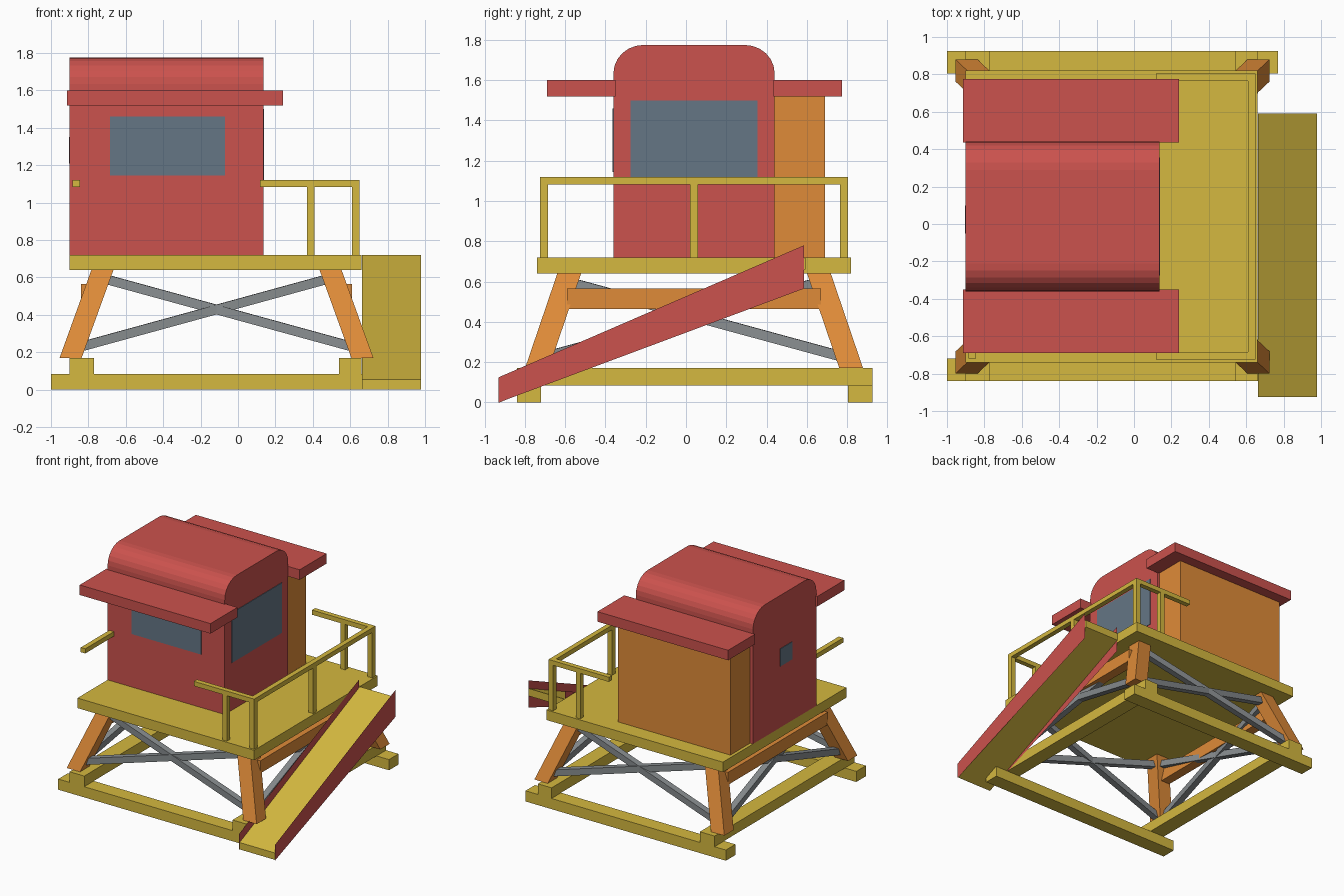
import bpy
import bmesh
import math
from mathutils import Vector

old = bpy.data.objects.get("Cube")
if old:
    bpy.data.objects.remove(old, do_unlink=True)


def material(name, rgb):
    m = bpy.data.materials.new(name)
    m.use_nodes = True
    color = (*rgb, 1)
    m.diffuse_color = color
    m.node_tree.nodes["Principled BSDF"].inputs["Base Color"].default_value = color
    return m


YELLOW = material("yellow paint", (0.66, 0.48, 0.05))
RED = material("red paint", (0.60, 0.085, 0.075))
ORANGE = material("orange wood", (0.74, 0.26, 0.04))
GREY = material("grey steel", (0.25, 0.27, 0.28))
GLASS = material("blue grey glass", (0.13, 0.18, 0.235))


def finish(name, bm, mat):
    bmesh.ops.recalc_face_normals(bm, faces=bm.faces)
    mesh = bpy.data.meshes.new(name)
    bm.to_mesh(mesh)
    bm.free()
    mesh.materials.append(mat)
    obj = bpy.data.objects.new(name, mesh)
    bpy.context.collection.objects.link(obj)
    return obj


def box(name, x, y, z, mat):
    """Box from (min, max) pairs on each axis."""
    bm = bmesh.new()
    bmesh.ops.create_cube(bm, size=1)
    for v in bm.verts:
        v.co = [(a + b) / 2 + c * (b - a) for c, (a, b) in zip(v.co, (x, y, z))]
    return finish(name, bm, mat)


def extrude_x(name, profile, x0, x1, mat):
    """Extrude a (y, z) profile along x; equal x values give one flat sheet."""
    bm = bmesh.new()
    face = bm.faces.new([bm.verts.new((x0, y, z)) for y, z in profile])
    if x1 != x0:
        new = bmesh.ops.extrude_face_region(bm, geom=[face])["geom"]
        verts = [g for g in new if isinstance(g, bmesh.types.BMVert)]
        bmesh.ops.translate(bm, verts=verts, vec=(x1 - x0, 0, 0))
    return finish(name, bm, mat)


def bar(name, a, b, width, mat):
    """Square bar between two points, kept upright."""
    a, b = Vector(a), Vector(b)
    along = (b - a).normalized()
    side = along.cross(Vector((0, 0, 1))).normalized() * width / 2
    up = side.cross(along).normalized() * width / 2
    bm = bmesh.new()
    bmesh.ops.create_cube(bm, size=2)
    for v in bm.verts:
        end = b if v.co.x > 0 else a
        v.co = end + side * v.co.y + up * v.co.z
    return finish(name, bm, mat)


# Base frame: long skids with cross beams on top
for label, y in (("front", (-0.84, -0.72)), ("back", (0.805, 0.925))):
    box(label + "_base_beam", (-1, 0.77), y, (0, 0.085), YELLOW)
for label, x in (("right", (-0.9, -0.77)), ("left", (0.54, 0.66))):
    box(label + "_base_cross_beam", x, (-0.84, 0.925), (0.085, 0.17), YELLOW)

# Splayed legs, cut level at both ends
CX, CY = -0.115, 0.04


def leg_center(sx, sy, z):
    t = (z - 0.17) / 0.47
    return Vector((CX + sx * (0.78 - 0.17 * t), CY + sy * (0.78 - 0.16 * t), z))


for sx, xl in ((-1, "right"), (1, "left")):
    for sy, yl in ((-1, "front"), (1, "back")):
        bm = bmesh.new()
        bmesh.ops.create_cube(bm, size=1)
        for v in bm.verts:
            c = leg_center(sx, sy, 0.64 if v.co.z > 0 else 0.17)
            v.co = c + Vector((v.co.x, v.co.y, 0)) * 0.118
        finish(f"{yl}_{xl}_leg", bm, ORANGE)

# Crossed braces on all four sides
corners = [(-1, -1), (1, -1), (1, 1), (-1, 1)]
for i, label in enumerate(("front", "left", "back", "right")):
    p, q = corners[i], corners[(i + 1) % 4]
    bar(label + "_brace_a", leg_center(*p, 0.6), leg_center(*q, 0.22), 0.05, GREY)
    bar(label + "_brace_b", leg_center(*p, 0.22), leg_center(*q, 0.6), 0.05, GREY)

# Side rails tying the legs together
for label, x in (("right", (-0.84, -0.76)), ("left", (0.53, 0.61))):
    box(label + "_leg_tie", x, (-0.59, 0.67), (0.465, 0.565), ORANGE)

# Deck
box("deck", (-0.9, 0.66), (-0.74, 0.82), (0.64, 0.72), YELLOW)

# Cabin with rounded roof shoulders
profile = [(-0.36, 0.72), (0.44, 0.72)]
steps = 6
for cy, start in ((0.29, 0), (-0.21, 90)):
    for i in range(steps + 1):
        a = math.radians(start + 90 * i / steps)
        profile.append((cy + 0.15 * math.cos(a), 1.635 + 0.14 * math.sin(a)))
extrude_x("cabin", profile, -0.9, 0.135, RED)

# Back room and awnings
box("back_room", (-0.875, 0.117), (0.44, 0.69), (0.72, 1.52), ORANGE)
box("front_awning", (-0.915, 0.24), (-0.69, -0.35), (1.52, 1.6), RED)
box("back_awning", (-0.915, 0.24), (0.435, 0.775), (1.52, 1.6), RED)

# Window panes
box("front_window", (-0.685, -0.07), (-0.364, -0.358), (1.145, 1.46), GLASS)
box("left_window", (0.133, 0.139), (-0.275, 0.355), (1.1, 1.5), GLASS)
box("right_window", (-0.904, -0.898), (-0.05, 0.1), (1.21, 1.35), GLASS)

# Railing
RAIL_Z, POST_Z = (1.083, 1.12), (0.72, 1.083)
CORNER_X = (0.61, 0.65)
for label, y in (("front", (-0.725, -0.685)), ("back", (0.765, 0.805))):
    box(label + "_rail", (0.117, 0.65), y, RAIL_Z, YELLOW)
    box(label + "_corner_post", CORNER_X, y, POST_Z, YELLOW)
    box(label + "_middle_post", (0.37, 0.41), y, POST_Z, YELLOW)
box("left_rail", CORNER_X, (-0.685, 0.765), RAIL_Z, YELLOW)
box("left_middle_post", CORNER_X, (0.02, 0.06), POST_Z, YELLOW)
box("right_rail_stub", (-0.885, -0.845), (-0.72, -0.36), RAIL_Z, YELLOW)

# Ramp with thin sheet sides
ramp = [(-0.925, 0), (-0.925, 0.055), (0.592, 0.72), (0.592, 0.66)]
extrude_x("ramp_floor", ramp, 0.662, 0.978, YELLOW)
side = [(-0.93, 0), (-0.93, 0.125), (0.585, 0.78), (0.585, 0.565)]
for label, x in (("inner", 0.661), ("outer", 0.98)):
    extrude_x(label + "_ramp_side", side, x, x, RED)
